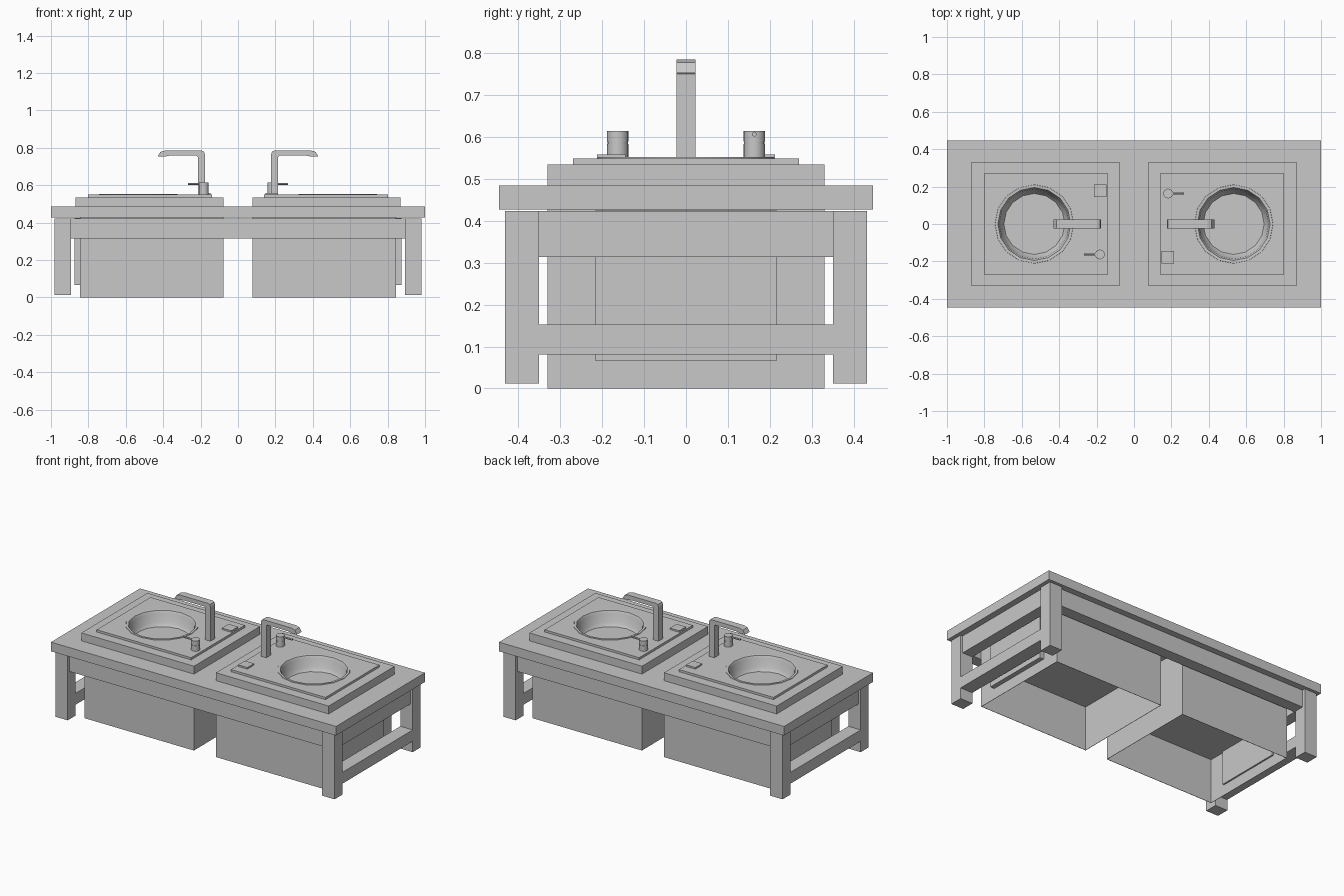
import bpy
import bmesh
from math import pi, sin, cos, radians
from mathutils import Matrix

if "Cube" in bpy.data.objects:
    bpy.data.objects.remove(bpy.data.objects["Cube"], do_unlink=True)

grey = bpy.data.materials.new("plain_grey")
grey.use_nodes = True
COLOUR = (0.58, 0.58, 0.58, 1)
grey.diffuse_color = COLOUR
grey.node_tree.nodes["Principled BSDF"].inputs["Base Color"].default_value = COLOUR


def finish(name, bm, turn=0, recalc=True):
    """Turn the mesh half round the centre if asked, and make an object."""
    bm.transform(Matrix.Rotation(turn, 4, 'Z'))
    if recalc:
        bmesh.ops.recalc_face_normals(bm, faces=bm.faces)
    mesh = bpy.data.meshes.new(name)
    bm.to_mesh(mesh)
    bm.free()
    mesh.materials.append(grey)
    ob = bpy.data.objects.new(name, mesh)
    bpy.context.collection.objects.link(ob)
    return ob


def box(name, x, y, z, turn=0, hollow=0):
    """A box; hollow opens it from below up to that depth."""
    bm = bmesh.new()
    size = [b - a for a, b in (x, y, z)]
    mid = [(a + b) / 2 for a, b in (x, y, z)]
    bmesh.ops.create_cube(bm, size=1, matrix=Matrix.Translation(mid) @ Matrix.Diagonal((*size, 1)))
    if hollow:
        bmesh.ops.recalc_face_normals(bm, faces=bm.faces)
        base = min(bm.faces, key=lambda f: f.calc_center_median().z)
        bmesh.ops.inset_region(bm, faces=[base], thickness=.003)
        new = bmesh.ops.extrude_discrete_faces(bm, faces=[base])["faces"][0]
        bmesh.ops.translate(bm, vec=(0, 0, hollow), verts=new.verts)
    return finish(name, bm, turn)


def lathe(name, centre, profile, sides, turn=0, bowl=False):
    """Revolve (radius, height) points round a vertical axis; a bowl has no lid."""
    bm = bmesh.new()
    rings = []
    for r, z in profile:
        rings.append([bm.verts.new((centre[0] + r * cos(2 * pi * i / sides),
                                    centre[1] + r * sin(2 * pi * i / sides), z))
                      for i in range(sides)])
    for a, b in zip(rings, rings[1:]):
        for i in range(sides):
            j = (i + 1) % sides
            bm.faces.new((a[i], a[j], b[j], b[i]))
    if not bowl:
        bm.faces.new(rings[0])
    bm.faces.new(rings[-1])
    return finish(name, bm, turn, recalc=not bowl)


def extrude_y(name, points, half, turn=0):
    """Extrude an x-z outline to both sides of y = 0."""
    bm = bmesh.new()
    face = bm.faces.new([bm.verts.new((x, -half, z)) for x, z in points])
    new = bmesh.ops.extrude_face_region(bm, geom=[face])["geom"]
    bmesh.ops.translate(bm, vec=(0, 2 * half, 0),
                        verts=[v for v in new if isinstance(v, bmesh.types.BMVert)])
    return finish(name, bm, turn)


def cut(target, cutter):
    mod = target.modifiers.new("hole", 'BOOLEAN')
    mod.object = cutter
    mod.operation = 'DIFFERENCE'
    mod.solver = 'EXACT'
    bpy.context.view_layer.objects.active = target
    bpy.ops.object.modifier_apply(modifier=mod.name)


def smooth(ob):
    bpy.ops.object.select_all(action='DESELECT')
    ob.select_set(True)
    bpy.context.view_layer.objects.active = ob
    bpy.ops.object.shade_smooth_by_angle(angle=radians(35))


# Table top and long aprons
top = box("table_top", (-1, 1), (-.446, .446), (.427, .485))
for label, s in (("front", -1), ("back", 1)):
    box(label + "_apron", (-.894, .894), sorted((s * .34, s * .412)), (.314, .423))

BASIN = (.533, 0)
for side, turn in (("left", 0), ("right", pi)):
    # End frame: two legs, stretcher and apron
    for label, s in (("front", -1), ("back", 1)):
        box(f"{side}_{label}_leg", (.893, .98), sorted((s * .351, s * .432)), (.012, .423), turn)
    box(side + "_stretcher", (.893, .98), (-.352, .352), (.081, .153), turn)
    box(side + "_end_apron", (.894, .965), (-.352, .352), (.314, .423), turn)

    # Cabinet open from below, its end panel and the stepped worktop
    box(side + "_cabinet", (.078, .845), (-.331, .331), (0, .43), turn, hollow=.28)
    box(side + "_cabinet_panel", (.833, .874), (-.217, .217), (.067, .425), turn)
    slab = box(side + "_sink_slab", (.077, .868), (-.331, .331), (.43, .535), turn)
    plate = box(side + "_sink_plate", (.14, .803), (-.27, .27), (.53, .549), turn)

    # Basin opening with a shallow rim, steep wall and sloping foot
    cutter = lathe("basin_cutter", BASIN, [(.2, .431), (.2, .7)], 16, turn)
    for part in (top, slab, plate):
        cut(part, cutter)
    bpy.data.objects.remove(cutter, do_unlink=True)
    smooth(lathe(side + "_basin", BASIN,
                 [(.212, .545), (.21, .552), (.195, .551), (.187, .535), (.18, .485), (.163, .462)],
                 16, turn, bowl=True))

    # Tap with a curved shoulder and drooping spout
    extrude_y(side + "_tap",
              [(.177, .545), (.215, .545), (.215, .75), (.222, .758), (.365, .758), (.39, .753),
               (.43, .753), (.415, .778), (.39, .785), (.195, .785), (.182, .78),
               (.177, .765)], .023, turn)

    # Round handle with a neck groove and a thin lever
    smooth(lathe(side + "_handle", (.183, .163),
                 [(.026, .545), (.026, .584), (.0245, .584), (.0245, .589), (.026, .589), (.026, .614)],
                 16, turn))
    bm = bmesh.new()
    bmesh.ops.create_cone(bm, cap_ends=True, segments=8, radius1=.006, radius2=.006, depth=.085,
                          matrix=Matrix.Translation((.225, .163, .607)) @ Matrix.Rotation(pi / 2, 4, 'Y'))
    smooth(finish(side + "_lever", bm, turn))

    # Small square pad
    box(side + "_pad", (.148, .214), (-.212, -.145), (.545, .559), turn)
